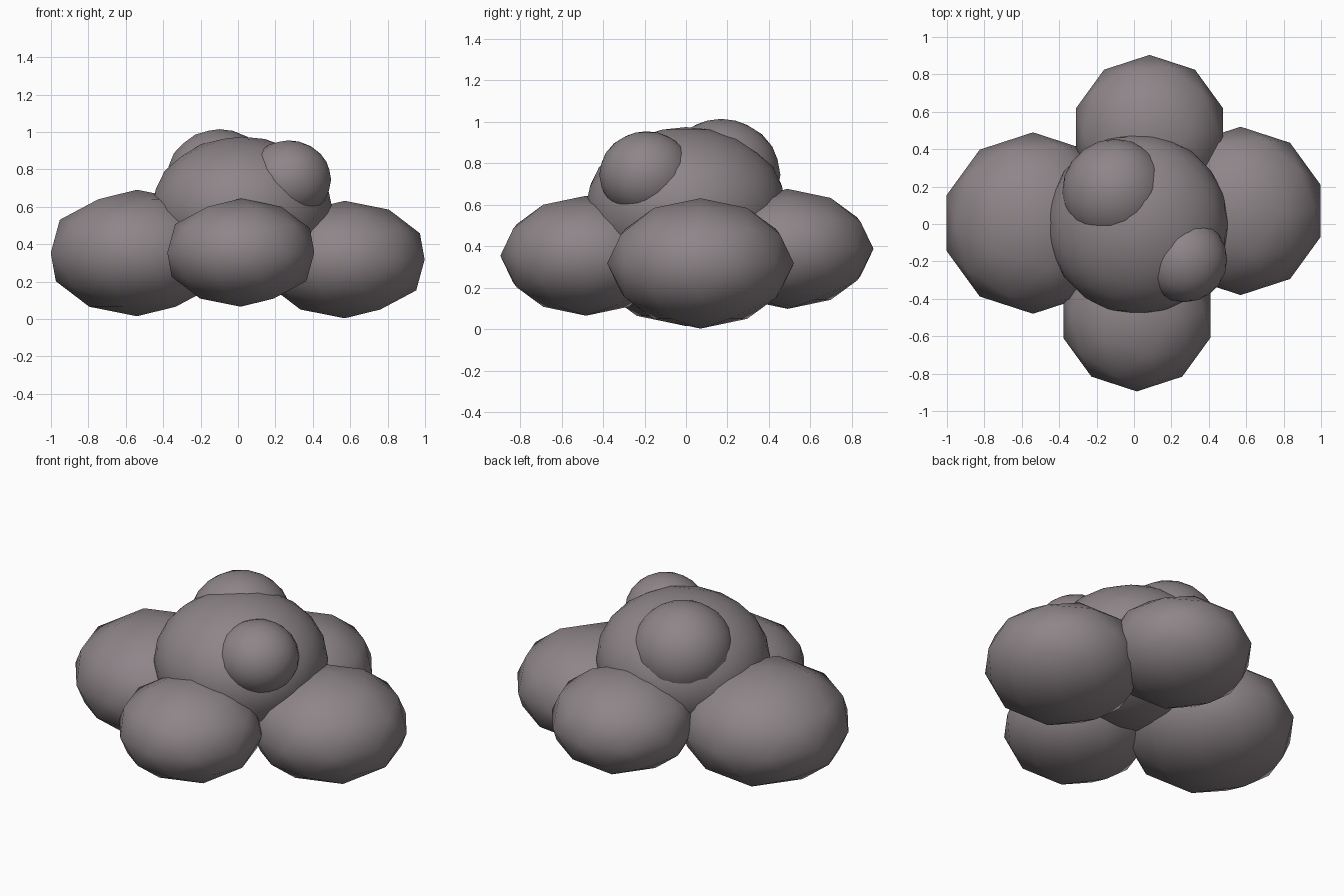
import bpy

if "Cube" in bpy.data.objects:
    bpy.data.objects.remove(bpy.data.objects["Cube"])

# one flat colour for the whole puff cluster
mat = bpy.data.materials.new("mauve_grey")
mat.diffuse_color = (0.27, 0.235, 0.25, 1)
mat.use_nodes = True
mat.node_tree.nodes["Principled BSDF"].inputs["Base Color"].default_value = mat.diffuse_color


def puff(name, centre, radius, height, detail=2):
    """Flattened, smooth-shaded low-poly ball."""
    bpy.ops.mesh.primitive_ico_sphere_add(subdivisions=detail, radius=1, location=centre)
    ob = bpy.context.object
    ob.name = name
    ob.scale = (radius, radius, height)
    bpy.ops.object.transform_apply(location=False, rotation=False, scale=True)
    bpy.ops.object.shade_smooth()
    ob.data.materials.append(mat)


# lower ring of four large puffs
puff("left_puff", (-0.54, 0.005, 0.353), 0.485, 0.338)
puff("right_puff", (0.57, 0.07, 0.318), 0.45, 0.314)
puff("front_puff", (0.015, -0.482, 0.355), 0.413, 0.289)
puff("back_puff", (0.083, 0.49, 0.388), 0.414, 0.289)

# central mound
puff("centre_puff", (0.02, 0.0, 0.588), 0.485, 0.387, 3)

# small puffs on top
puff("top_back_puff", (-0.10, 0.17, 0.745), 0.285, 0.27, 3)
puff("top_front_puff", (0.27, -0.19, 0.745), 0.228, 0.21, 3)
